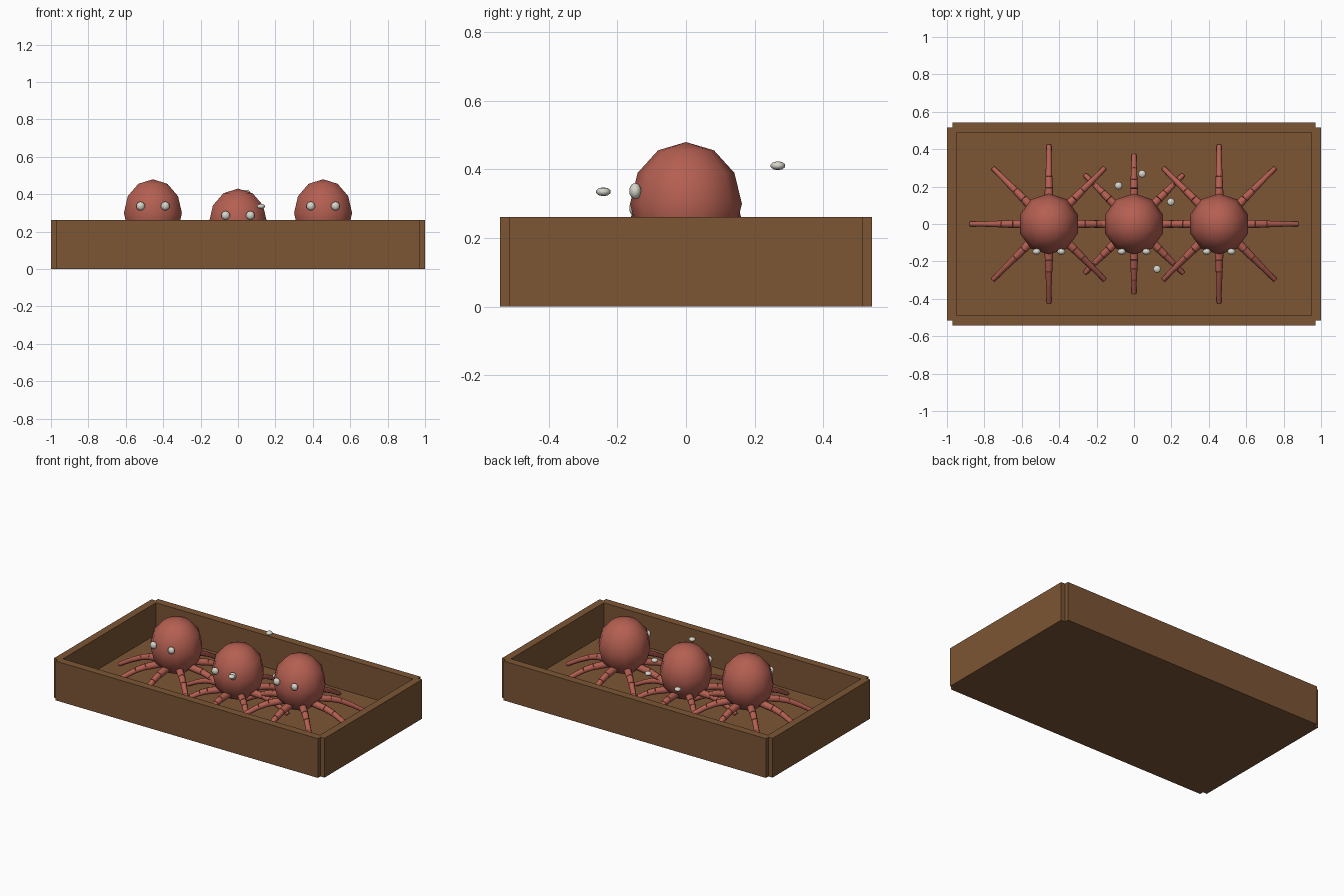
import bpy, math
from mathutils import Vector

if "Cube" in bpy.data.objects:
    bpy.data.objects.remove(bpy.data.objects["Cube"])


def material(name, rgb):
    m = bpy.data.materials.new(name)
    m.diffuse_color = (*rgb, 1)
    m.use_nodes = True
    m.node_tree.nodes["Principled BSDF"].inputs["Base Color"].default_value = m.diffuse_color
    return m


WOOD = material("brown wood", (0.2, 0.092, 0.035))
RED = material("brick red", (0.46, 0.115, 0.083))
PALE = material("pale grey", (0.68, 0.67, 0.6))


def finish(name, mat, smooth=None):
    ob = bpy.context.object
    ob.name = name
    ob.data.materials.append(mat)
    bpy.ops.object.transform_apply(location=False, rotation=True, scale=True)
    if smooth:
        bpy.ops.object.shade_smooth_by_angle(angle=math.radians(smooth))
    return ob


def box(name, x0, x1, y0, y1, z0, z1):
    bpy.ops.mesh.primitive_cube_add(
        size=1, location=((x0 + x1) / 2, (y0 + y1) / 2, (z0 + z1) / 2))
    bpy.context.object.scale = (x1 - x0, y1 - y0, z1 - z0)
    finish(name, WOOD)


def ball(name, loc, scale, mat, segs, rings, smooth=60):
    bpy.ops.mesh.primitive_uv_sphere_add(
        segments=segs, ring_count=rings, radius=1, location=loc)
    bpy.context.object.scale = scale
    finish(name, mat, smooth)


def rod(name, a, b, r1, r2):
    d = b - a
    bpy.ops.mesh.primitive_cone_add(
        vertices=8, radius1=r1, radius2=r2, depth=d.length, location=(a + b) / 2)
    bpy.context.object.rotation_euler = d.to_track_quat('Z', 'Y').to_euler()
    finish(name, RED, 50)


# Tray: floor and four overlapping walls
box("tray_floor", -0.97, 0.97, -0.515, 0.515, 0, 0.05)
for s, n in ((-1, "front"), (1, "back")):
    box(n + "_wall", -0.97, 0.97, *sorted((s * 0.49, s * 0.542)), 0, 0.262)
for s, n in ((-1, "left"), (1, "right")):
    box(n + "_wall", *sorted((s * 0.95, s * 1.0)), -0.515, 0.515, 0, 0.262)


# Eight-armed animals: head, eyes and jointed arms that arch down to the floor
SIDE_ARM = [(0.08, 0.185), (0.19, 0.17), (0.25, 0.152), (0.325, 0.115), (0.42, 0.06)]
MID_ARM = [(0.08, 0.135), (0.19, 0.13), (0.235, 0.12), (0.295, 0.098), (0.37, 0.06)]
RADII = [0.024, 0.021, 0.018, 0.015, 0.012]


def creature(label, cx, cz, path):
    ball(label + "_head", (cx, 0, cz), (0.163, 0.163, 0.18), RED, 10, 6)
    for s, n in ((-1, "left"), (1, "right")):
        ball(f"{label}_{n}_eye", (cx + s * 0.066, -0.148, cz + 0.037),
             (0.024, 0.018, 0.024), PALE, 8, 5)
    for i in range(8):
        t = i * math.pi / 4
        pts = [Vector((cx + r * math.cos(t), r * math.sin(t), z)) for r, z in path]
        for j in range(4):
            rod(f"{label}_arm_{i}_segment_{j}", pts[j], pts[j + 1],
                RADII[j], RADII[j + 1] + 0.001)


creature("left", -0.455, 0.3, SIDE_ARM)
creature("middle", 0, 0.25, MID_ARM)
creature("right", 0.455, 0.3, SIDE_ARM)

# Small floating flattened beads
for i, p in enumerate([(-0.083, 0.205, 0.227), (0.043, 0.268, 0.411),
                       (0.197, 0.118, 0.224), (0.123, -0.241, 0.335)]):
    ball(f"bead_{i}", p, (0.022, 0.022, 0.013), PALE, 8, 5)
